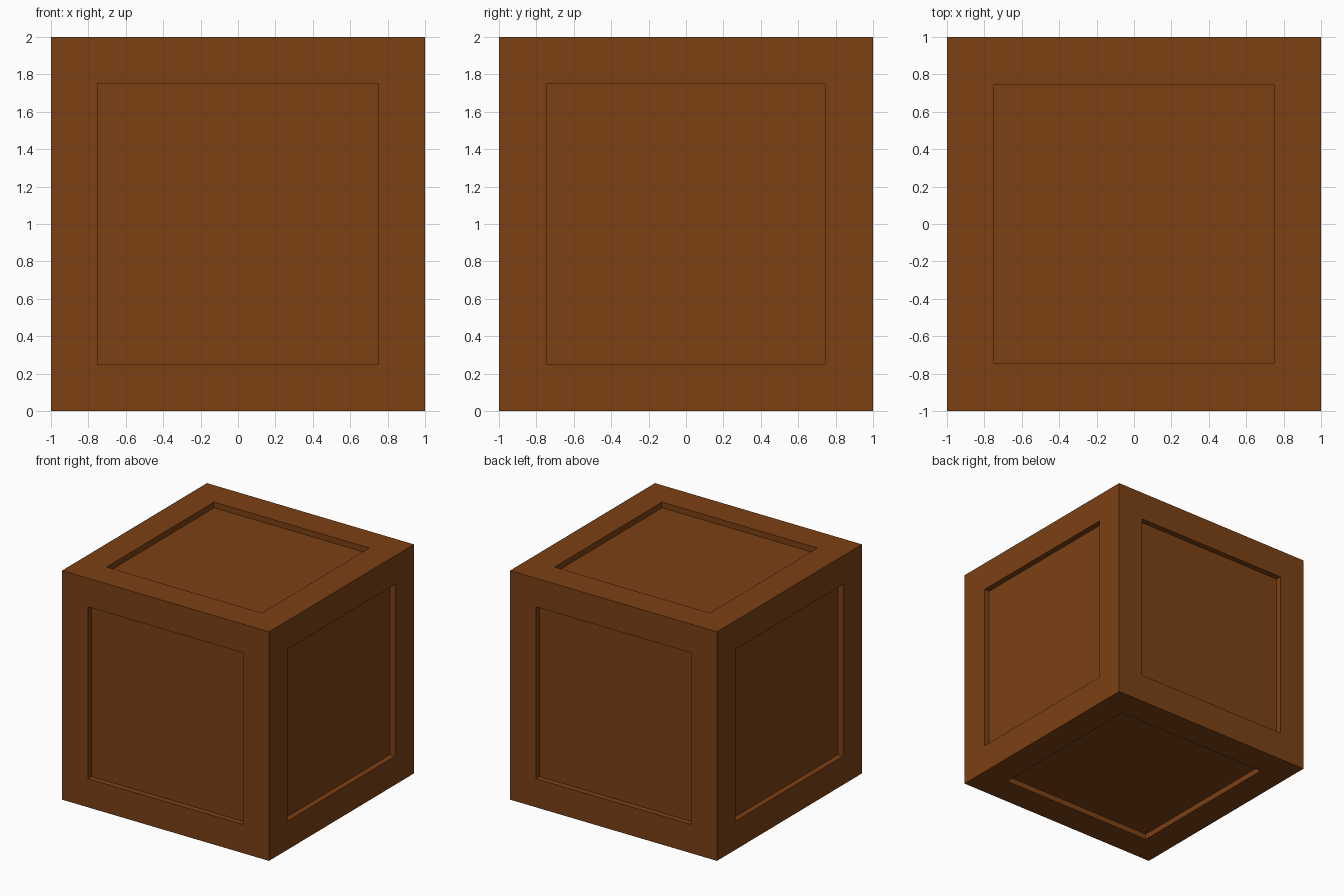
import bpy
import bmesh

if "Cube" in bpy.data.objects:
    bpy.data.objects.remove(bpy.data.objects["Cube"])

SIZE, BORDER, DEPTH = 2.0, 0.25, 0.05

# Crate body: a cube standing on the floor
bm = bmesh.new()
bmesh.ops.create_cube(bm, size=SIZE)
bmesh.ops.translate(bm, verts=bm.verts, vec=(0, 0, SIZE / 2))
bm.normal_update()

# Square-edged recessed panel on each of the six sides
panels = list(bm.faces)
bmesh.ops.inset_individual(bm, faces=panels, thickness=BORDER, use_even_offset=True)
bm.normal_update()
for face in panels:
    if abs(face.normal.y) < 0.5:  # these panels are a hair narrower in y
        for v in face.verts:
            v.co.y *= 0.99
for face in bmesh.ops.extrude_discrete_faces(bm, faces=panels)["faces"]:
    face.normal_update()
    bmesh.ops.translate(bm, verts=face.verts, vec=face.normal * -DEPTH)
bmesh.ops.recalc_face_normals(bm, faces=bm.faces)

mesh = bpy.data.meshes.new("crate")
bm.to_mesh(mesh)
bm.free()
crate = bpy.data.objects.new("crate", mesh)
bpy.context.collection.objects.link(crate)

# Brown wood
wood = bpy.data.materials.new("brown_wood")
wood.diffuse_color = (0.2, 0.052, 0.007, 1)
wood.use_nodes = True
wood.node_tree.nodes["Principled BSDF"].inputs["Base Color"].default_value = wood.diffuse_color
mesh.materials.append(wood)
